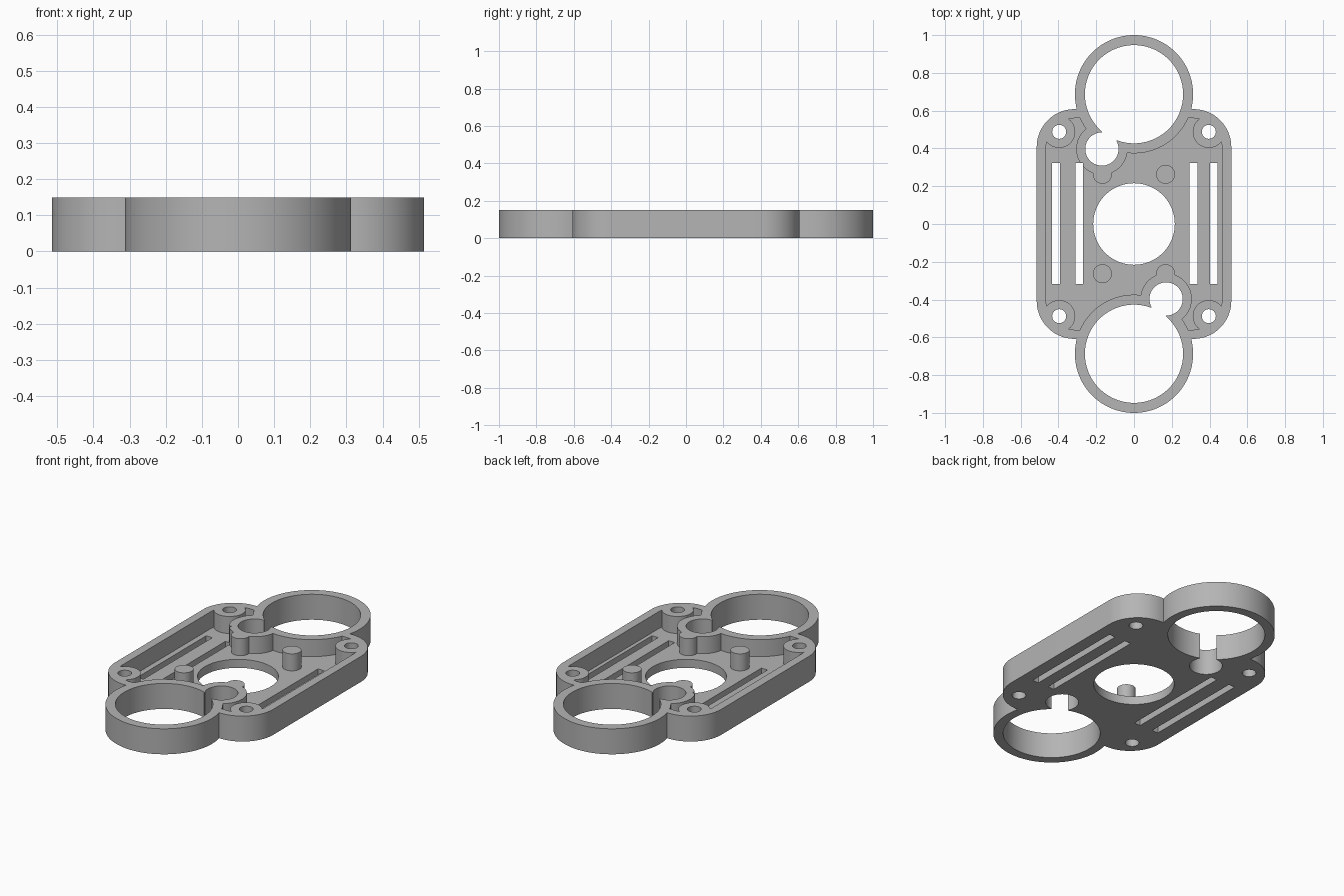
import bpy, bmesh
from math import sin, cos, pi
from mathutils import Vector

cube = bpy.data.objects.get("Cube")
if cube:
    bpy.data.objects.remove(cube, do_unlink=True)

HEIGHT, FLOOR = 0.15, 0.05
LOW, HIGH = -0.1, 0.3            # range of through cutters

grey = bpy.data.materials.new("plain grey")
grey.use_nodes = True
grey.diffuse_color = (0.46, 0.46, 0.46, 1)
grey.node_tree.nodes["Principled BSDF"].inputs["Base Color"].default_value = grey.diffuse_color


def prism(name, outline, z0, z1):
    """Extrude a counter-clockwise outline from z0 to z1."""
    bm = bmesh.new()
    base = bm.faces.new([bm.verts.new((x, y, z0)) for x, y in outline])
    top = bmesh.ops.extrude_face_region(bm, geom=[base])["geom"]
    bmesh.ops.translate(bm, vec=(0, 0, z1 - z0),
                        verts=[v for v in top if isinstance(v, bmesh.types.BMVert)])
    bmesh.ops.recalc_face_normals(bm, faces=bm.faces)
    mesh = bpy.data.meshes.new(name)
    bm.to_mesh(mesh)
    bm.free()
    mesh.materials.append(grey)
    obj = bpy.data.objects.new(name, mesh)
    bpy.context.collection.objects.link(obj)
    return obj


def arc(x, y, r, start, end, steps):
    return [(x + r * cos(start + (end - start) * i / steps),
             y + r * sin(start + (end - start) * i / steps)) for i in range(steps + 1)]


def disc(x, y, r, z0=LOW, z1=HIGH, steps=72):
    return prism("disc", arc(x, y, r, 0, 2 * pi, steps)[:-1], z0, z1)


def box(x, y, w, h):
    return prism("slot", [(x - w, y - h), (x + w, y - h), (x + w, y + h), (x - w, y + h)], LOW, HIGH)


def rounded(name, w, h, r, z0, z1):
    points = []
    for i, (sx, sy) in enumerate([(1, 1), (-1, 1), (-1, -1), (1, -1)]):
        points += arc(sx * (w - r), sy * (h - r), r, i * pi / 2, (i + 1) * pi / 2, 20)
    return prism(name, points, z0, z1)


def combine(target, tool, operation):
    """Apply a boolean and discard the tool."""
    mod = target.modifiers.new("combine", "BOOLEAN")
    mod.operation, mod.object, mod.solver = operation, tool, "EXACT"
    bpy.context.view_layer.update()
    bpy.context.view_layer.objects.active = target
    bpy.ops.object.modifier_apply(modifier=mod.name)
    bpy.data.objects.remove(tool, do_unlink=True)


RING_Y, RING_R, BORE_R = 0.687, 0.313, 0.26
SIDE = Vector((-0.17, 0.397))                   # small side bore
corners = [(sx * 0.396, sy * 0.488) for sx in (1, -1) for sy in (1, -1)]
posts = [(sx * 0.167, sy * 0.263) for sx in (1, -1) for sy in (1, -1)]

# Plate outline with a round collar at each end
plate = rounded("mounting_plate", 0.515, 0.608, 0.2, 0, HEIGHT)
for s in (1, -1):
    combine(plate, disc(0, s * RING_Y, RING_R, 0, HEIGHT, 96), "UNION")

# Pocket, leaving the collars, bosses and posts standing
pocket = rounded("pocket", 0.465, 0.56, 0.15, FLOOR, HIGH - 0.1)
for s in (1, -1):
    combine(pocket, disc(0, s * RING_Y, RING_R, steps=96), "DIFFERENCE")
    combine(pocket, disc(s * SIDE.x, s * SIDE.y, 0.136), "DIFFERENCE")
for x, y in corners:
    combine(pocket, disc(x, y, 0.085, steps=48), "DIFFERENCE")
for x, y in posts:
    combine(pocket, disc(x, y, 0.05, steps=40), "DIFFERENCE")
combine(plate, pocket, "DIFFERENCE")

# Central opening, end bores, side bores and the gaps joining them
combine(plate, disc(0, 0, 0.216), "DIFFERENCE")
along = (Vector((0, RING_Y)) - SIDE).normalized()
across = Vector((along.y, -along.x)) * 0.045
gap = [SIDE - across, SIDE + across, SIDE + along * 0.2 + across, SIDE + along * 0.2 - across]
for s in (1, -1):
    combine(plate, disc(0, s * RING_Y, BORE_R, steps=96), "DIFFERENCE")
    combine(plate, disc(s * SIDE.x, s * SIDE.y, 0.088), "DIFFERENCE")
    combine(plate, prism("gap", [p * s for p in gap], LOW, HIGH), "DIFFERENCE")

# Screw holes and long vent slots
for x, y in corners:
    combine(plate, disc(x, y, 0.037, steps=40), "DIFFERENCE")
for x in (-0.413, -0.289, 0.315, 0.423):
    combine(plate, box(x, 0.003, 0.02, 0.32), "DIFFERENCE")

bpy.ops.object.select_all(action="DESELECT")
plate.select_set(True)
bpy.context.view_layer.objects.active = plate
bpy.ops.object.shade_smooth_by_angle()
